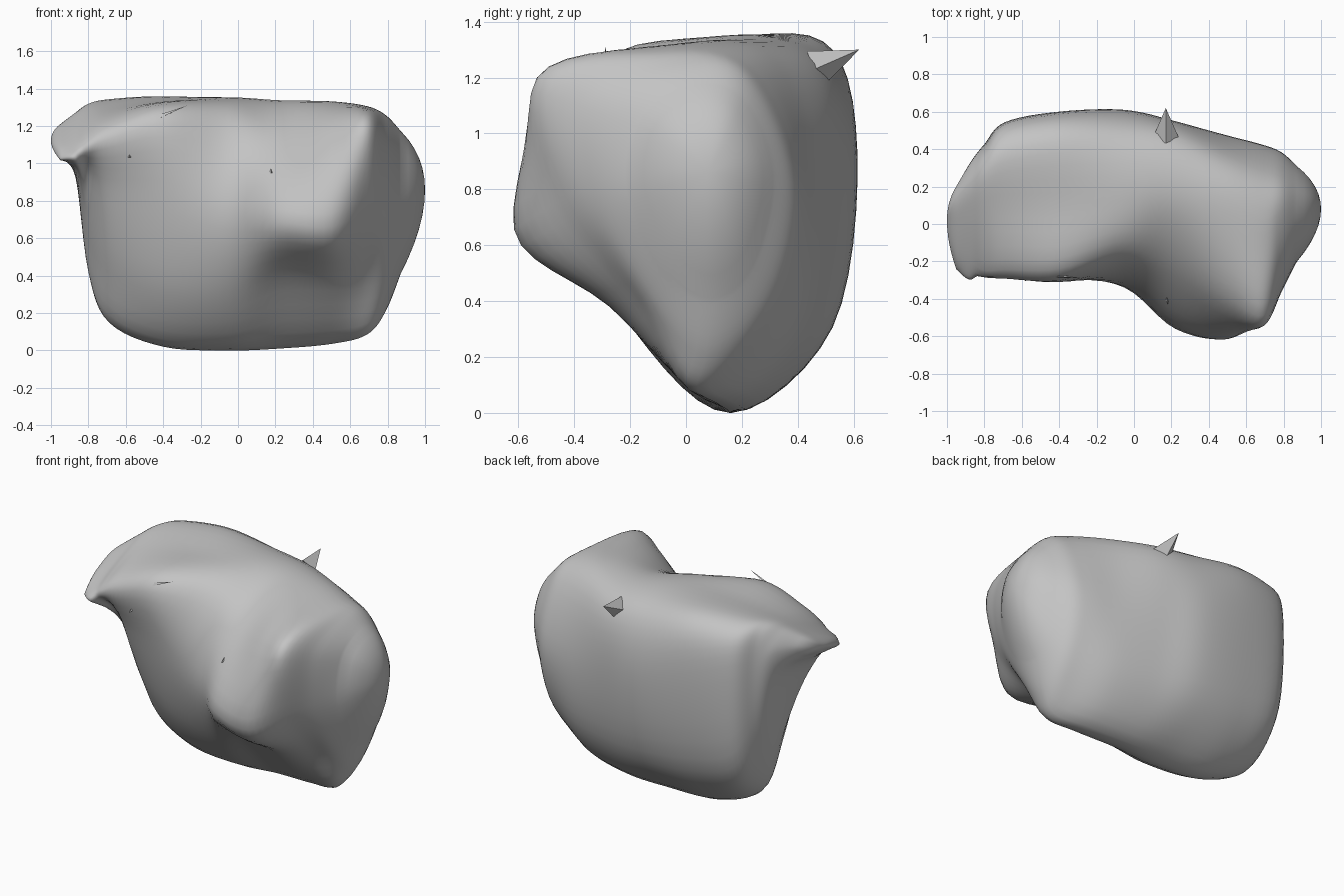
import bpy
import bmesh
from mathutils import Vector

if "Cube" in bpy.data.objects:
    bpy.data.objects.remove(bpy.data.objects["Cube"])

STEPS = 6

grey = bpy.data.materials.new("stone grey")
grey.use_nodes = True
grey.diffuse_color = (.55, .55, .55, 1)
grey.node_tree.nodes["Principled BSDF"].inputs["Base Color"].default_value = grey.diffuse_color


def add_object(name, bm, smooth_angle):
    """Turn a bmesh into a named grey object."""
    bmesh.ops.recalc_face_normals(bm, faces=bm.faces)
    mesh = bpy.data.meshes.new(name)
    bm.to_mesh(mesh)
    bm.free()
    mesh.materials.append(grey)
    obj = bpy.data.objects.new(name, mesh)
    bpy.context.collection.objects.link(obj)
    bpy.ops.object.select_all(action='DESELECT')
    obj.select_set(True)
    bpy.context.view_layer.objects.active = obj
    if smooth_angle:
        bpy.ops.object.shade_smooth_by_angle(angle=smooth_angle)


def spline(a, b, c, d, t):
    """Smooth curve from b to c."""
    return b + (c - a) * (t / 2) + (a * 2 - b * 5 + c * 4 - d) * (t * t / 2) \
        + (b * 3 - a - c * 3 + d) * (t ** 3 / 2)


def smooth_ring(x, outline):
    """Closed smooth outline standing across the x axis."""
    points = [Vector((x, y, z)) for y, z in outline]
    count = len(points)
    return [spline(points[i - 1], points[i], points[(i + 1) % count],
                   points[(i + 2) % count], step / STEPS)
            for i in range(count) for step in range(STEPS)]


def rounded_end(ring, pole):
    """Rings that close one end of the loft with a parabolic dome."""
    centre = sum(ring, Vector()) / len(ring)
    rings = []
    for step in range(1, STEPS):
        size = 1 - step / STEPS
        middle = centre.lerp(pole, 1 - size * size)
        rings.append([middle + (p - centre) * size for p in ring])
    return rings


# Outlines run: top, top back, back upper, back lower,
# bottom, front lower, front middle, front top
lip_outlines = [
    (-.95, [(-.02, 1.16), (.13, 1.21), (.2, 1.17), (.17, 1.1),
            (.05, 1.06), (-.12, 1.03), (-.24, 1.02), (-.19, 1.08)]),
    (-.87, [(.04, 1.22), (.23, 1.27), (.33, 1.18), (.31, 1.02),
            (.17, .94), (-.02, .94), (-.28, 1.01), (-.24, 1.09)]),
    (-.8, [(.08, 1.27), (.33, 1.31), (.42, 1.12), (.4, .7),
           (.24, .42), (.08, .6), (-.13, .93), (-.28, 1.11)]),
]
body_outlines = [
    (-.69, [(.1, 1.3), (.42, 1.33), (.54, 1.1), (.49, .42),
            (.2, .15), (.0, .42), (-.18, .85), (-.28, 1.17)]),
    (-.4, [(.1, 1.335), (.49, 1.33), (.6, 1.0), (.52, .33),
           (.18, .02), (-.11, .3), (-.27, .82), (-.28, 1.26)]),
    (-.05, [(.13, 1.35), (.49, 1.28), (.61, .9), (.52, .3),
            (.16, 0), (-.17, .28), (-.34, .72), (-.18, 1.22)]),
]
lobe_outlines = [
    (.22, [(.12, 1.33), (.46, 1.25), (.55, .85), (.46, .28),
           (.15, .01), (-.25, .38), (-.56, .69), (-.28, 1.11)]),
    (.5, [(.0, 1.325), (.33, 1.25), (.47, .8), (.4, .3),
          (.11, .035), (-.27, .38), (-.61, .66), (-.45, 1.16)]),
    (.69, [(-.12, 1.3), (.24, 1.24), (.42, .8), (.33, .35),
           (.04, .085), (-.18, .4), (-.45, .76), (-.53, 1.2)]),
    (.79, [(-.02, 1.25), (.22, 1.2), (.38, .82), (.3, .42),
           (.07, .21), (-.14, .43), (-.33, .8), (-.33, 1.13)]),
    (.87, [(.03, 1.17), (.2, 1.12), (.31, .85), (.24, .53),
           (.09, .41), (-.08, .52), (-.2, .8), (-.15, 1.06)]),
]

# Blend the outlines along x and dome both ends
keys = [smooth_ring(x, outline)
        for x, outline in lip_outlines + body_outlines + lobe_outlines]
last = len(keys) - 1
rings = []
for i in range(last):
    near = [keys[max(i - 1, 0)], keys[i], keys[i + 1], keys[min(i + 2, last)]]
    for step in range(STEPS):
        rings.append([spline(*points, step / STEPS) for points in zip(*near)])
rings.append(keys[last])
left_pole, right_pole = Vector((-1, .02, 1.12)), Vector((1, .08, .86))
rings = rounded_end(rings[0], left_pole)[::-1] + rings + rounded_end(rings[-1], right_pole)

# Main lump
bm = bmesh.new()
loops = [[bm.verts.new(p) for p in ring] for ring in rings]
for one, two in zip(loops, loops[1:]):
    for i in range(len(one)):
        bm.faces.new((one[i - 1], one[i], two[i], two[i - 1]))
for loop, pole in ((loops[0], left_pole), (loops[-1], right_pole)):
    tip = bm.verts.new(pole)
    for i in range(len(loop)):
        bm.faces.new((loop[i - 1], loop[i], tip))
add_object("smooth_lump", bm, .9)


def shard(name, base, tip, radius, sides=3):
    """Small pointed chip growing out of the surface."""
    base, tip = Vector(base), Vector(tip)
    axis = tip - base
    bm = bmesh.new()
    bmesh.ops.create_cone(bm, cap_ends=True, segments=sides, radius1=radius,
                          radius2=0, depth=axis.length)
    turn = axis.to_track_quat('Z', 'Y')
    for v in bm.verts:
        v.co = turn @ v.co + (base + tip) / 2
    add_object(name, bm, 0)


# Chips on the surface
shard("back_spike", (.17, .46, 1.23), (.17, .62, 1.3), .07, 4)
shard("front_chip", (.17, -.34, .96), (.18, -.43, .95), .04)
shard("lip_chip", (-.58, -.2, 1.06), (-.58, -.31, 1.03), .04)
shard("lip_fold", (-.66, -.26, 1.15), (-.27, -.29, 1.31), .03)
